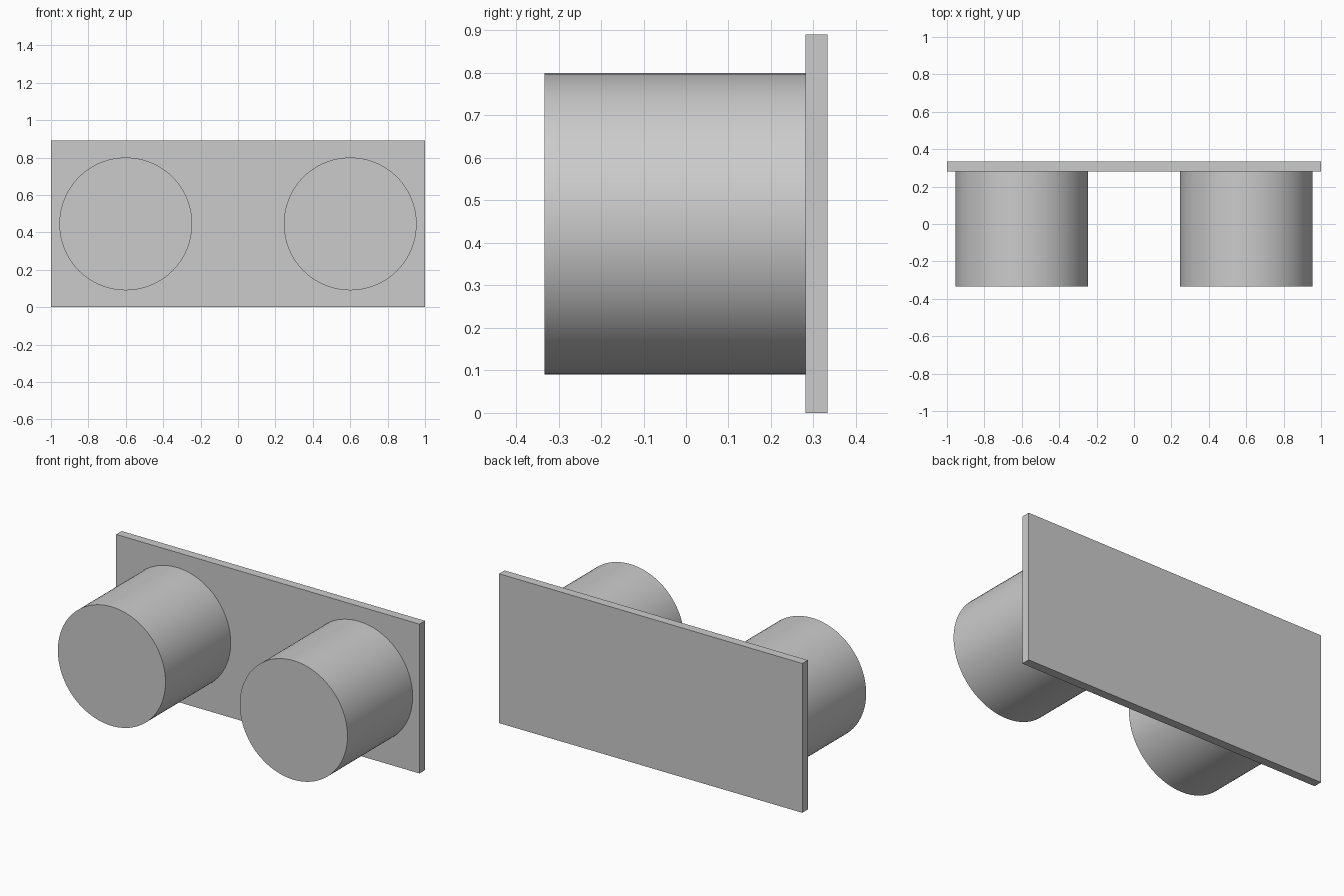
import bpy
import math

cube = bpy.data.objects.get("Cube")
if cube:
    bpy.data.objects.remove(cube, do_unlink=True)

WIDTH, HEIGHT = 2.0, 0.89
FRONT, SEAM, BACK = -0.333, 0.281, 0.333
RADIUS, SPACING = 0.355, 0.6

# Single flat grey
grey = bpy.data.materials.new("light_grey")
grey.use_nodes = True
colour = (0.6, 0.6, 0.6, 1)
grey.diffuse_color = colour
grey.node_tree.nodes["Principled BSDF"].inputs["Base Color"].default_value = colour


def finish(name):
    obj = bpy.context.object
    obj.name = name
    obj.data.materials.append(grey)
    bpy.ops.object.transform_apply(location=False, rotation=True, scale=True)
    return obj


# Upright back plate
bpy.ops.mesh.primitive_cube_add(size=1, location=(0, (SEAM + BACK) / 2, HEIGHT / 2))
bpy.context.object.scale = (WIDTH, BACK - SEAM, HEIGHT)
finish("back_plate")

# Pair of round pegs standing out from the plate
for side, x in (("left", SPACING), ("right", -SPACING)):
    bpy.ops.mesh.primitive_cylinder_add(
        vertices=96, radius=RADIUS, depth=SEAM - FRONT,
        location=(x, (FRONT + SEAM) / 2, HEIGHT / 2),
        rotation=(math.pi / 2, 0, 0))
    finish(side + "_peg")
    bpy.ops.object.shade_smooth_by_angle(angle=math.radians(30))
